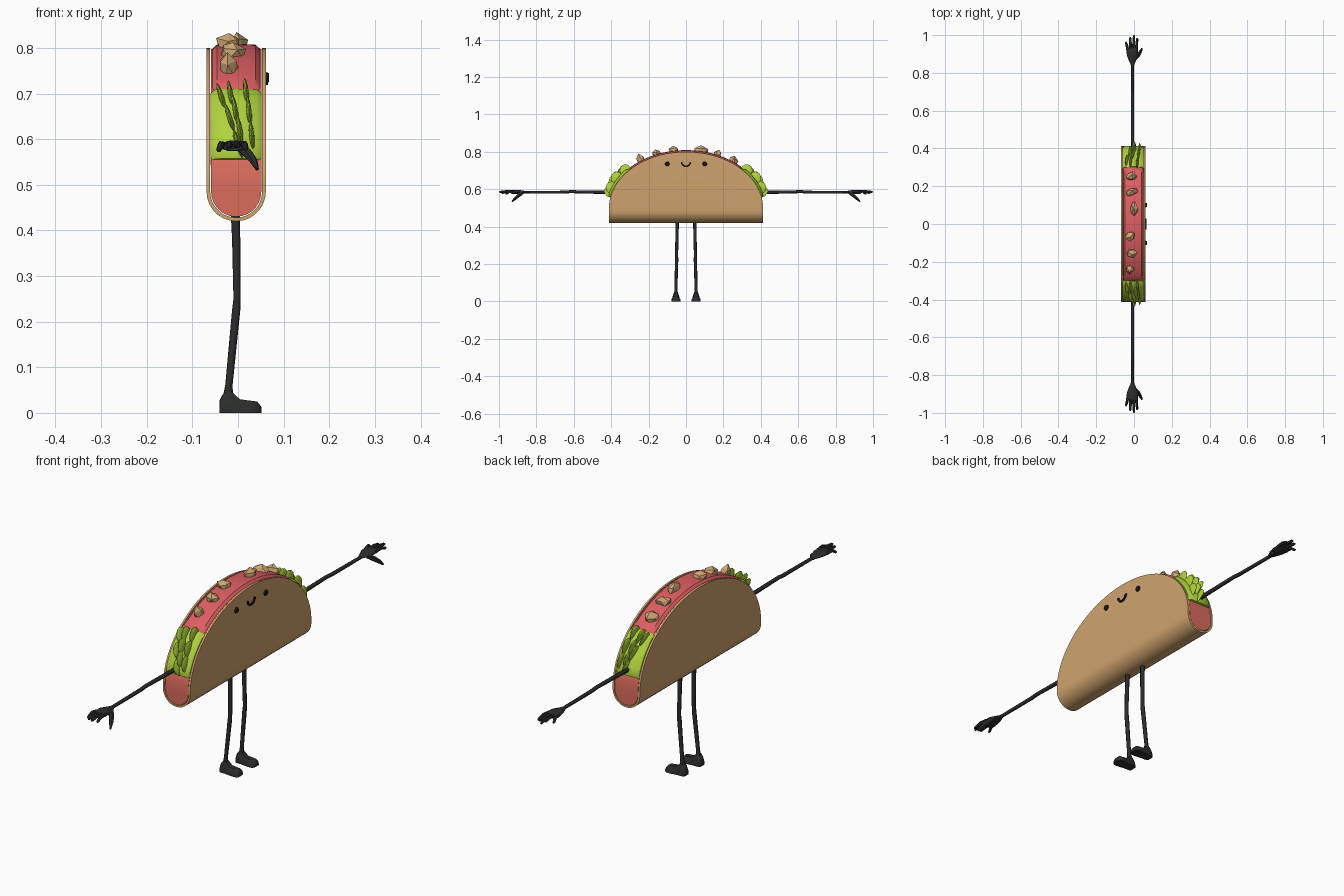
import bpy, bmesh, math, random
from mathutils import Vector, Matrix

if "Cube" in bpy.data.objects:
    bpy.data.objects.remove(bpy.data.objects["Cube"])

random.seed(4)
CX = -0.004            # middle of the shell in x
R, ZC, L, H = 0.065, 0.485, 0.413, 0.305   # shell radius, side base height, half length, arc height


def material(name, r, g, b):
    m = bpy.data.materials.new(name)
    lin = [((c / 255 + 0.055) / 1.055) ** 2.4 for c in (r, g, b)]
    m.diffuse_color = (*lin, 1)
    m.use_nodes = True
    m.node_tree.nodes["Principled BSDF"].inputs["Base Color"].default_value = m.diffuse_color
    return m


TAN = material("toasted tan", 208, 164, 110)
NUT = material("crumb tan", 208, 168, 116)
RED = material("sauce red", 222, 94, 98)
SALMON = material("filling salmon", 218, 108, 92)
GREEN = material("leaf green", 174, 210, 60)
BLACK = material("limb black", 44, 44, 44)
INK = material("face ink", 26, 24, 24)


def finish(name, bm, mat, angle=40):
    bmesh.ops.recalc_face_normals(bm, faces=bm.faces)
    me = bpy.data.meshes.new(name)
    bm.to_mesh(me)
    bm.free()
    me.materials.append(mat)
    if angle:
        me.polygons.foreach_set("use_smooth", [True] * len(me.polygons))
        me.set_sharp_from_angle(angle=math.radians(angle))
    ob = bpy.data.objects.new(name, me)
    bpy.context.collection.objects.link(ob)
    return ob


def loft(name, rings, mat, angle=40):
    """Skin closed rings of equal length and cap both ends."""
    bm = bmesh.new()
    vs = [[bm.verts.new(p) for p in ring] for ring in rings]
    n = len(vs[0])
    for a, b in zip(vs, vs[1:]):
        for i in range(n):
            bm.faces.new((a[i], a[(i + 1) % n], b[(i + 1) % n], b[i]))
    bm.faces.new(vs[0])
    bm.faces.new(vs[-1])
    return finish(name, bm, mat, angle)


def tube(name, pts, radii, mat, n=8, flat=1.0):
    """Round tube along a path; flat squeezes it in its second cross direction."""
    pts = [Vector(p) for p in pts]
    rings = []
    for i, p in enumerate(pts):
        d = (pts[min(i + 1, len(pts) - 1)] - pts[max(i - 1, 0)]).normalized()
        u = Vector((1, 0, 0)) - d * d.x
        u.normalize()
        v = d.cross(u)
        rings.append([p + radii[i] * (u * math.cos(a) + v * flat * math.sin(a))
                      for a in (k * math.tau / n for k in range(n))])
    return loft(name, rings, mat, 50)


def arc(t, off=0.0):
    """Point (y, z) on the upper outline, moved outwards by off."""
    n = Vector((H * math.cos(t), L * math.sin(t))).normalized()
    return L * math.cos(t) + off * n.x, ZC + 0.01 + H * math.sin(t) + off * n.y


def u_points(r, top):
    """U-shaped half section: left top, round bottom, right top."""
    arcpts = [(CX + r * math.cos(a), ZC + r * math.sin(a))
              for a in (math.pi + k * math.pi / 14 for k in range(15))]
    return [(CX - r, top)] + arcpts + [(CX + r, top)]


ts = [k * math.pi / 40 for k in range(41)]

# Folded shell
rings = []
for t in ts:
    y, z = arc(t)
    sec = u_points(R, z) + u_points(R - 0.008, z)[::-1]
    rings.append([(x, y, zz) for x, zz in sec])
loft("shell", rings, TAN)

# Main filling inside the shell
rings = []
for t in ts:
    y, z = arc(t)
    rings.append([(x, y * 0.997, zz) for x, zz in u_points(0.055, z - 0.002)])
loft("filling", rings, SALMON)


def arc_block(name, t0, t1, n, half, off, mat):
    """Crowned strip lying along the upper outline."""
    rings = []
    for k in range(n + 1):
        t = t0 + (t1 - t0) * k / n
        o = off - (0.008 if k in (0, n) else 0)
        sec = [(-half, -0.05), (-half, o - 0.012), (-half * .8, o - 0.002), (0, o),
               (half * .8, o - 0.002), (half, o - 0.012), (half, -0.05)]
        rings.append([(CX + x, *arc(t, d)) for x, d in sec])
    return loft(name, rings, mat)


# Sauce on top, lettuce at both ends
arc_block("sauce", 0.74, math.pi - 0.74, 28, 0.053, 0.009, RED)
arc_block("lettuce_base_back", 0.2, 0.76, 10, 0.056, 0.015, GREEN)
arc_block("lettuce_base_front", math.pi - 0.76, math.pi - 0.2, 10, 0.056, 0.015, GREEN)


def blob(bm, loc, size, rot=None, sub=2):
    mat = Matrix.Translation(loc) @ (rot or Matrix()) @ Matrix.Diagonal((*size, 1))
    return bmesh.ops.create_icosphere(bm, subdivisions=sub, radius=1, matrix=mat)["verts"]


# Ruffled lettuce leaves: thin upright lobes following the outline
for s, label in ((-1, "front"), (1, "back")):
    bm = bmesh.new()
    for x0, x1, ta, tb in ((-0.036, 0.0, 0.66, 0.30), (-0.016, 0.004, 0.68, 0.40), (0.018, 0.03, 0.70, 0.36)):
        for k in range(3):
            f = k / 2
            y, z = arc(ta + (tb - ta) * f, 0.012 + 0.006 * (k % 2))
            tilt = Matrix.Rotation(math.atan2(x1 - x0, 0.11) * -1, 4, 'Y')
            blob(bm, (x0 + (x1 - x0) * f, s * y, z), (0.006, 0.032, 0.034), tilt)
    finish("lettuce_leaves_" + label, bm, GREEN)

# Crunchy chunks scattered on the sauce
chunks = [(-0.02, -0.24, 0.024, 0.024, 0.036), (-0.01, -0.155, 0.028, 0.026, 0.024),
          (-0.02, -0.065, 0.026, 0.03, 0.028), (0.0, 0.08, 0.022, 0.04, 0.026),
          (-0.01, 0.17, 0.036, 0.022, 0.024), (-0.012, 0.25, 0.032, 0.026, 0.03)]
for i, (x, y, a, b, c) in enumerate(chunks):
    bm = bmesh.new()
    _, z = arc(math.acos(y / L), 0.012)
    rot = Matrix.Rotation(random.uniform(-.5, .5), 4, 'Z') @ Matrix.Rotation(-y * 1.5, 4, 'X')
    for v in blob(bm, (x, y, z), (a, b, c), rot, 1):
        v.co += Vector([random.uniform(-0.004, 0.004) for _ in range(3)])
    finish("chunk_%d" % (i + 1), bm, NUT, 0)

# Face on the +x side
XF = CX + R
for s, label in ((-1, "left"), (1, "right")):
    bm = bmesh.new()
    rot = Matrix.Translation((XF + 0.002, s * 0.1, 0.735)) @ Matrix.Rotation(math.pi / 2, 4, 'Y')
    bmesh.ops.create_cone(bm, cap_ends=True, segments=16, radius1=0.013, radius2=0.010, depth=0.009, matrix=rot)
    finish("eye_" + label, bm, INK)
smile = []
for k in range(11):
    a = math.pi + k * math.pi / 10
    c, sn = math.cos(a), math.sin(a)
    smile.append([(XF + dx, r * c, 0.745 + r * sn * 0.95) for dx, r in
                  ((-0.003, 0.019), (0.005, 0.019), (0.005, 0.028), (-0.003, 0.028))])
loft("mouth", smile, INK)

for s, label in ((-1, "right"), (1, "left")):
    # Arm and hand, thumb towards the face side
    tube("arm_" + label, [(-0.008, s * .39, .582), (-0.008, s * .62, .587), (-0.008, s * .65, .584),
                          (-0.008, s * .86, .583)], [.009, .008, .008, .007], BLACK)
    tube("palm_" + label, [(-0.008, s * .84, .583), (-0.008, s * .865, .584), (-0.009, s * .895, .586),
                           (-0.010, s * .925, .585), (-0.010, s * .935, .584)],
         [.008, .019, .029, .030, .024], BLACK, 10, 0.4)
    for i, (x0, x1, y1, z1) in enumerate(((-.032, -.042, .965, .574), (-.018, -.02, .99, .582),
                                          (-.003, 0, 1.0, .584), (.012, .017, .985, .578))):
        tube("finger_%d_%s" % (i + 1, label),
             [(x0, s * .915, .586), ((x0 + x1) / 2, s * (y1 + .92) / 2, .589), (x1, s * (y1 - .006), z1 + .002),
              (x1, s * y1, z1)], [.008, .0075, .006, .003], BLACK, 6)
    tube("thumb_" + label, [(.006, s * .875, .582), (.022, s * .893, .568), (.034, s * .912, .552),
                            (.042, s * .93, .534)], [.011, .011, .009, .004], BLACK, 6)
    # Leg and foot
    tube("leg_" + label, [(-.006, s * .047, .44), (-.004, s * .048, .38), (-.002, s * .05, .25), (-.004, s * .05, .225),
                          (-.02, s * .054, .06), (-.022, s * .054, .03)],
         [.01, .009, .008, .009, .008, .012], BLACK)
    foot = []
    for x, top, w in ((-.041, .026, .014), (-.034, .04, .019), (-.022, .052, .019), (-.01, .043, .019),
                      (.004, .03, .021), (.025, .027, .024), (.042, .025, .023), (.051, .014, .015)):
        sec = [(-w, 0), (-w, top * .45), (-w * .5, top), (w * .5, top), (w, top * .45), (w, 0)]
        foot.append([(x, s * .054 + y, z) for y, z in sec])
    loft("foot_" + label, foot, BLACK, 50)
